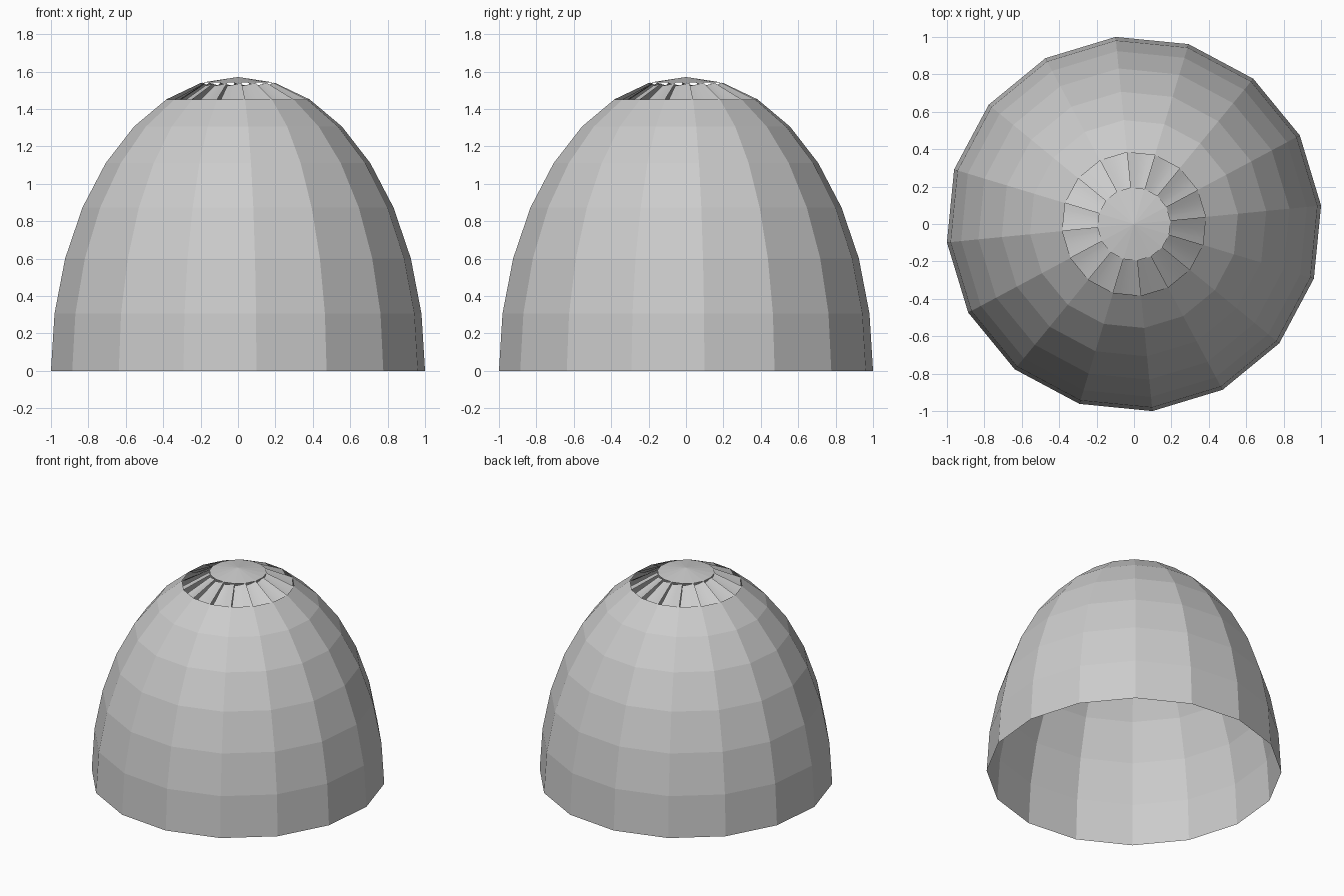
import bpy, bmesh
from math import sin, cos, pi

if "Cube" in bpy.data.objects:
    bpy.data.objects.remove(bpy.data.objects["Cube"])

SIDES, R, H = 16, 1.005, 1.571
STEP = 2 * pi / SIDES
OFFSET = STEP / 4


def point(level, side, drop=0.0):
    """Point on the dome: level 0 is the rim, 8 the tip."""
    t = level * pi / 16
    a = OFFSET + side * STEP
    r = R * cos(t)
    return (r * cos(a), r * sin(a), H * sin(t) - drop)


def make(name, faces, smooth=False):
    bm = bmesh.new()
    for f in faces:
        bm.faces.new([bm.verts.new(p) for p in f])
    bmesh.ops.remove_doubles(bm, verts=bm.verts, dist=1e-4)
    for f in bm.faces:
        f.smooth = smooth
    mesh = bpy.data.meshes.new(name)
    bm.to_mesh(mesh)
    bm.free()
    ob = bpy.data.objects.new(name, mesh)
    bpy.context.collection.objects.link(ob)
    return ob


# Open faceted shell
make("dome_shell", [
    [point(k, i), point(k, i + 1), point(k + 1, i + 1), point(k + 1, i)]
    for k in range(6) for i in range(SIDES)])

# Shallow cap at the tip
make("top_cap", [
    [point(7, i), point(7, i + 1), point(8, 0)] for i in range(SIDES)])


# Ring of tilted vent blades: each falls away clockwise from its raised edge
def chord(level, i, u, depth):
    a, b = point(level, i), point(level, i + 1)
    p = [x + (y - x) * u for x, y in zip(a, b)]
    p[2] -= depth * sin((1 - u) * pi / 2)
    return tuple(p)


N = 4
blades = []
for i in range(SIDES):
    for j in range(N):
        u, v = j / N, (j + 1) / N
        blades.append([chord(6, i, u, 0.045), chord(6, i, v, 0.045),
                       chord(7, i, v, 0.015), chord(7, i, u, 0.015)])
make("vent_blades", blades, smooth=True)
